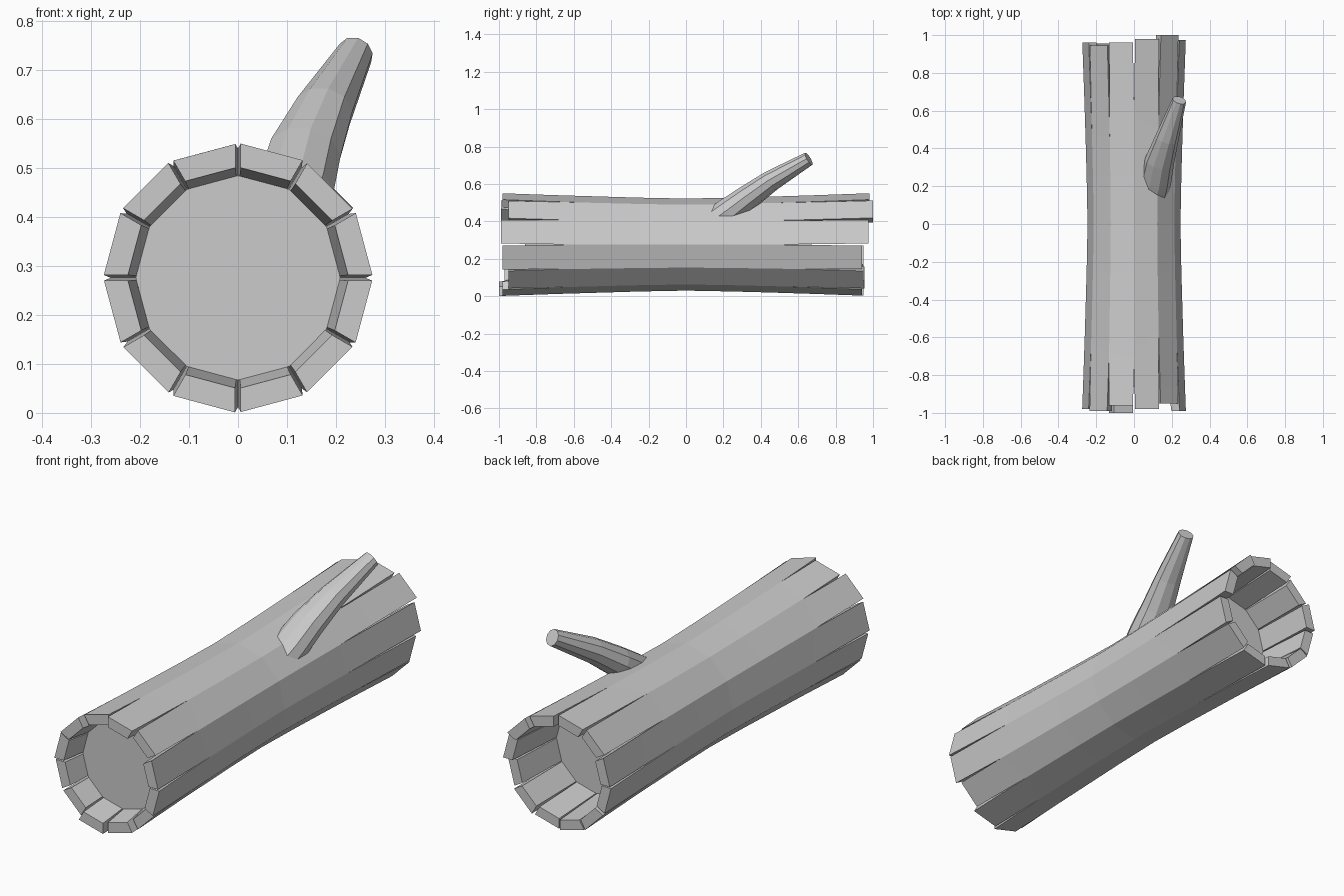
import bpy, bmesh, random
from math import sin, cos, radians, pi
from mathutils import Vector

if "Cube" in bpy.data.objects:
    bpy.data.objects.remove(bpy.data.objects["Cube"])

random.seed(4)
SIDES, CZ = 12, 0.276
FRONT_DISC, BACK_DISC = -0.86, 0.67


def finish(bm, name):
    bmesh.ops.remove_doubles(bm, verts=bm.verts, dist=0.0004)
    bmesh.ops.recalc_face_normals(bm, faces=bm.faces)
    mesh = bpy.data.meshes.new(name)
    bm.to_mesh(mesh)
    bm.free()
    ob = bpy.data.objects.new(name, mesh)
    bpy.context.collection.objects.link(ob)
    return ob


def outer_r(y):
    return 0.246 + 0.029 * min(1, abs(y)) ** 1.3


def point(k, r, y, shift=0.0):
    a = radians(360 / SIDES * k)
    return Vector((r * cos(a) - shift * sin(a), y, CZ + r * sin(a) + shift * cos(a)))


# Front and back end of each bark stave, counter-clockwise from +x
ends = [(-0.99, 0.975), (-0.95, 1.0), (-0.98, 0.98), (-0.96, 0.96),
        (-0.99, 0.945), (-0.98, 0.96), (-0.97, 0.95), (-0.97, 0.955),
        (-1.0, 0.95), (-0.98, 0.94), (-0.95, 0.95), (-0.98, 0.94)]
# Where the crack on each stave boundary closes
tips = [(-random.uniform(0.55, 0.72), random.uniform(0.42, 0.6)) for _ in range(SIDES)]

# Log bark: outer skin with cracked, hollow ends
bm = bmesh.new()
for k, (front, back) in enumerate(ends):
    def rail(edge, sign):
        tf, tb = tips[edge % SIDES]
        rows = []
        for y in (front, FRONT_DISC, tf, -0.25, 0, 0.25, tb, BACK_DISC, back):
            tip = tf if y < 0 else tb
            gap = 0.006 * max(0, (abs(y) - abs(tip)) / (1 - abs(tip)))
            if y in (front, back):
                ri = 0.225
            elif y in (FRONT_DISC, BACK_DISC):
                ri = 0.208
            else:
                ri = 0.204
            rows.append((bm.verts.new(point(edge, outer_r(y), y, sign * gap)),
                         bm.verts.new(point(edge, ri, y, sign * gap))))
        return rows

    a, b = rail(k, 1), rail(k + 1, -1)
    for i in range(8):
        bm.faces.new((a[i][0], b[i][0], b[i + 1][0], a[i + 1][0]))
        if i in (0, 1, 6, 7):
            bm.faces.new((a[i][1], b[i][1], b[i + 1][1], a[i + 1][1]))
            for e in (a, b):
                bm.faces.new((e[i][0], e[i][1], e[i + 1][1], e[i + 1][0]))
    for i in (0, 8):
        bm.faces.new((a[i][0], b[i][0], b[i][1], a[i][1]))
finish(bm, "log_bark")

# Heartwood: the solid core recessed inside the bark
bm = bmesh.new()
rings = [[bm.verts.new(point(k, 0.209, y)) for k in range(SIDES)]
         for y in (FRONT_DISC, BACK_DISC)]
for k in range(SIDES):
    n = (k + 1) % SIDES
    bm.faces.new((rings[0][k], rings[0][n], rings[1][n], rings[1][k]))
for ring in rings:
    bm.faces.new(ring)
finish(bm, "heartwood")

# Branch stub: tapering bent limb (centre, width radius, height radius)
path = [((0.095, 0.15, 0.395), 0.085, 0.078),
        ((0.115, 0.23, 0.455), 0.083, 0.075),
        ((0.135, 0.33, 0.528), 0.078, 0.068),
        ((0.175, 0.455, 0.617), 0.062, 0.057),
        ((0.24, 0.656, 0.735), 0.037, 0.038)]
pts = [Vector(p[0]) for p in path]
bm = bmesh.new()
rings, N = [], 10
for i, (c, rw, rh) in enumerate(path):
    d = (pts[min(i + 1, 4)] - pts[max(i - 1, 0)]).normalized()
    side = d.cross(Vector((0, 0, 1))).normalized()
    up = side.cross(d)
    rings.append([bm.verts.new(pts[i] + side * rw * cos(2 * pi * j / N) + up * rh * sin(2 * pi * j / N))
                  for j in range(N)])
for r0, r1 in zip(rings, rings[1:]):
    for j in range(N):
        n = (j + 1) % N
        bm.faces.new((r0[j], r0[n], r1[n], r1[j]))
bm.faces.new(rings[0])
bm.faces.new(rings[-1])
finish(bm, "branch_stub")
